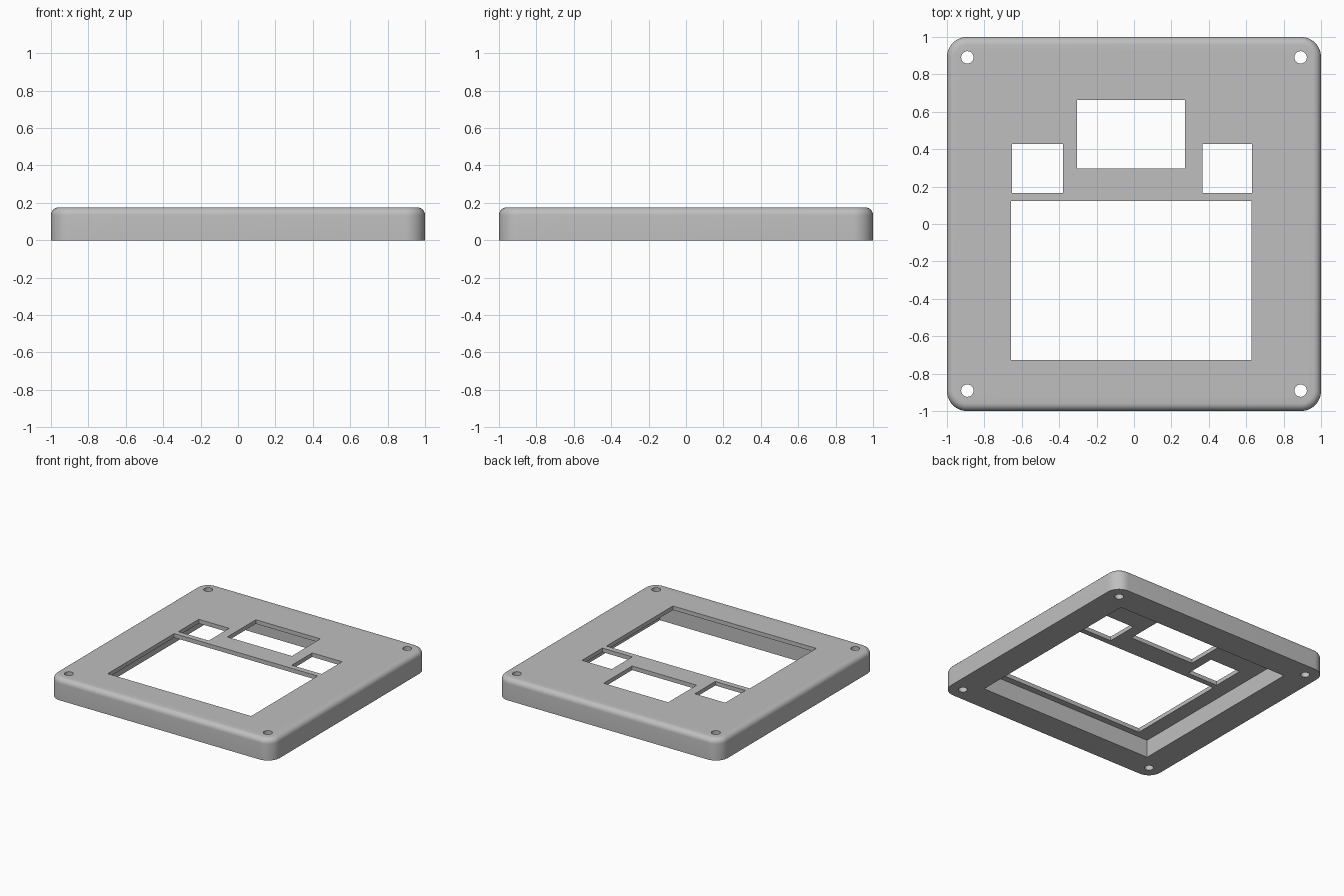
import bpy, bmesh
from mathutils import Matrix

HEIGHT = 0.176
RECESS_DEPTH = 0.143
CORNER = 0.107
FILLET = 0.042

if "Cube" in bpy.data.objects:
    bpy.data.objects.remove(bpy.data.objects["Cube"])

# One plain grey for the whole part
grey = bpy.data.materials.new("plain_grey")
grey.use_nodes = True
colour = (0.52, 0.52, 0.52, 1)
grey.diffuse_color = colour
for node in grey.node_tree.nodes:
    if node.type == "BSDF_PRINCIPLED":
        node.inputs["Base Color"].default_value = colour


def make_object(name, bm):
    mesh = bpy.data.meshes.new(name)
    bm.to_mesh(mesh)
    bm.free()
    mesh.materials.append(grey)
    obj = bpy.data.objects.new(name, mesh)
    bpy.context.collection.objects.link(obj)
    return obj


def add_box(bm, x0, x1, y0, y1, z0, z1):
    place = Matrix.Translation(((x0 + x1) / 2, (y0 + y1) / 2, (z0 + z1) / 2))
    size = Matrix.Diagonal((x1 - x0, y1 - y0, z1 - z0, 1))
    bmesh.ops.create_cube(bm, size=1, matrix=place @ size)


def cut(target, name, bm):
    cutter = make_object(name, bm)
    cutter.hide_render = True
    mod = target.modifiers.new(name, "BOOLEAN")
    mod.operation = "DIFFERENCE"
    mod.solver = "EXACT"
    mod.object = cutter
    bpy.context.view_layer.objects.active = target
    bpy.ops.object.modifier_apply(modifier=mod.name)
    bpy.data.objects.remove(cutter)


# Cover: slab with round corners and a soft top edge
bm = bmesh.new()
add_box(bm, -1, 1, -1, 1, 0, HEIGHT)
upright = [e for e in bm.edges if abs(e.verts[0].co.z - e.verts[1].co.z) > 0.01]
bmesh.ops.bevel(bm, geom=upright, offset=CORNER, segments=12, profile=0.5,
                affect="EDGES")
rim = [e for e in bm.edges if all(v.co.z > HEIGHT - 0.001 for v in e.verts)]
bmesh.ops.bevel(bm, geom=rim, offset=FILLET, segments=7, profile=0.5,
                affect="EDGES")
cover = make_object("cover_plate", bm)

# Square recess on the underside
bm = bmesh.new()
add_box(bm, -0.78, 0.78, -0.78, 0.78, -0.1, RECESS_DEPTH)
cut(cover, "underside_recess", bm)

# Windows through the face: x0, x1, y0, y1
windows = {
    "screen_window": (-0.657, 0.627, -0.728, 0.122),
    "upper_window": (-0.304, 0.274, 0.298, 0.662),
    "small_window_right": (-0.651, -0.379, 0.167, 0.428),
    "small_window_left": (0.365, 0.632, 0.167, 0.428),
}
for name, rect in windows.items():
    bm = bmesh.new()
    add_box(bm, *rect, 0.05, 0.3)
    cut(cover, name, bm)

# Screw holes in the four corners
bm = bmesh.new()
for sx in (-1, 1):
    for sy in (-1, 1):
        bmesh.ops.create_cone(bm, cap_ends=True, segments=32, radius1=0.033,
                              radius2=0.033, depth=1,
                              matrix=Matrix.Translation((sx * 0.891, sy * 0.891, 0.1)))
cut(cover, "screw_holes", bm)

# Smooth the fillets, keep the cut edges sharp
bpy.ops.object.select_all(action="DESELECT")
cover.select_set(True)
bpy.context.view_layer.objects.active = cover
bpy.ops.object.shade_smooth_by_angle(angle=0.5)
